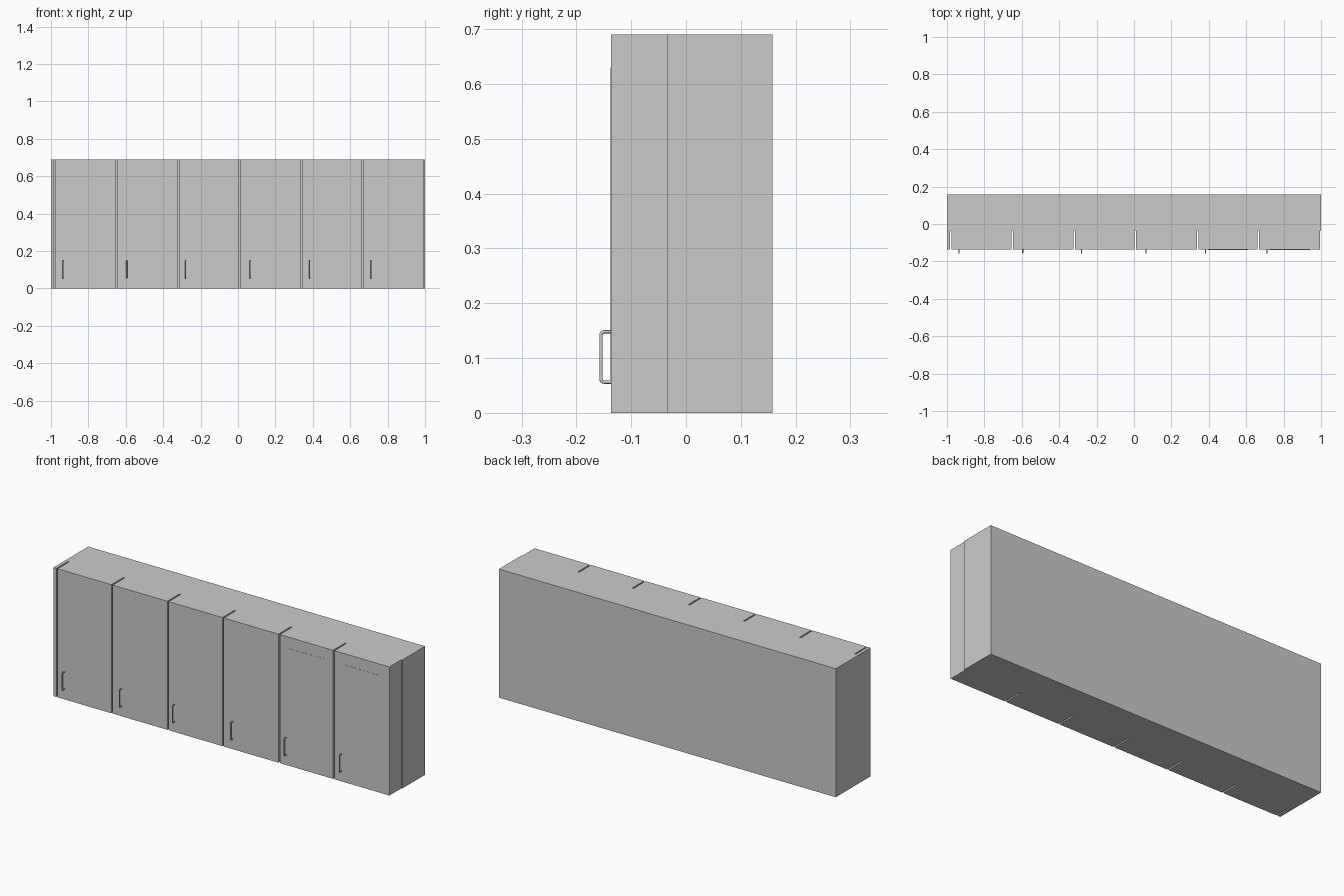
import bpy, math

if "Cube" in bpy.data.objects:
    bpy.data.objects.remove(bpy.data.objects["Cube"])

FRONT, SPLIT, BACK, H = -0.137, -0.035, 0.158, 0.69


def box(name, x0, x1, y0, y1, z0, z1):
    bpy.ops.mesh.primitive_cube_add(size=1, location=((x0 + x1) / 2, (y0 + y1) / 2, (z0 + z1) / 2))
    o = bpy.context.object
    o.name = name
    o.scale = (x1 - x0, y1 - y0, z1 - z0)
    bpy.ops.object.transform_apply(location=False, rotation=False, scale=True)
    return o


def handle(name, x):
    # Bar handle: thin rod swept along a U with rounded corners
    r, rad = 0.003, 0.006
    y, z0, z1 = -0.158 + r, 0.053 + r, 0.151 - r
    pts = [(x, FRONT + 0.002, z0)]
    for cz, start in ((z0 + rad, 270), (z1 - rad, 180)):
        for i in range(5):
            a = math.radians(start - i * 22.5)
            pts.append((x, y + rad + rad * math.cos(a), cz + rad * math.sin(a)))
    pts.append((x, FRONT + 0.002, z1))
    cu = bpy.data.curves.new(name, 'CURVE')
    cu.dimensions = '3D'
    cu.bevel_depth = r
    cu.bevel_resolution = 2
    cu.use_fill_caps = True
    s = cu.splines.new('POLY')
    s.points.add(len(pts) - 1)
    for p, co in zip(s.points, pts):
        p.co = (*co, 1)
    o = bpy.data.objects.new(name, cu)
    bpy.context.collection.objects.link(o)


# Cabinet carcass and left filler strip
box("cabinet_body", -1, 1, SPLIT, BACK, 0, H)
box("left_filler", -1, -0.983, FRONT, SPLIT, 0, H)

# Six thick doors separated by narrow gaps, each with a handle
gaps = [-0.98, -0.652, -0.320, 0.007, 0.340, 0.664, 0.999]
handles = [-0.935, -0.595, -0.28, 0.065, 0.383, 0.712]
for i, hx in enumerate(handles):
    box(f"door_{i + 1}", gaps[i] + 0.004, gaps[i + 1] - 0.004, FRONT, SPLIT, 0, H)
    handle(f"handle_{i + 1}", hx)

# Thin raised panels on the two right-hand doors
for i, x in enumerate((0.395, 0.725)):
    box(f"door_panel_{i + 1}", x, x + 0.215, FRONT - 0.001, FRONT + 0.002, 0.06, 0.63)
